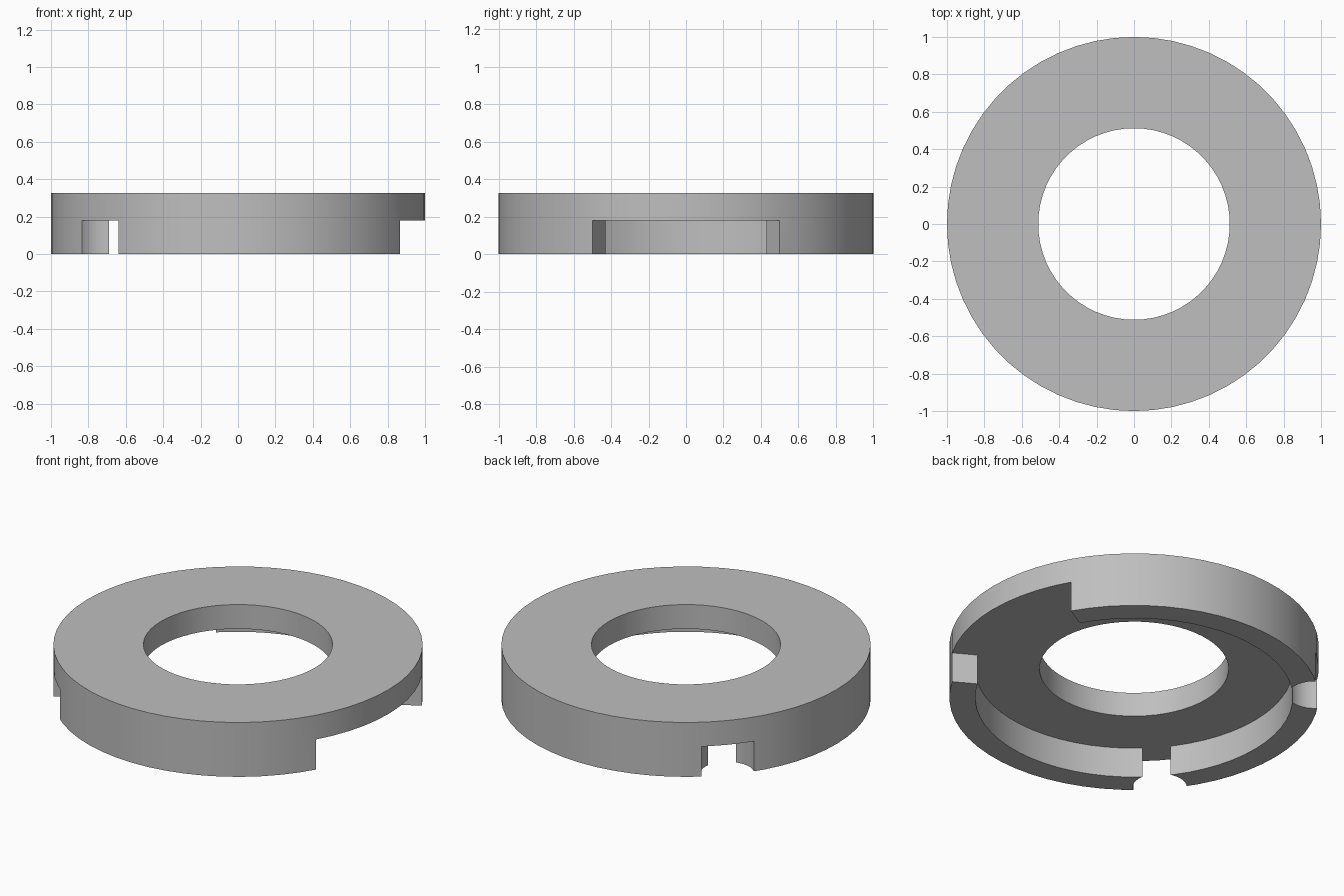
import bpy, bmesh
from math import cos, sin, pi, radians

cube = bpy.data.objects.get("Cube")
if cube:
    bpy.data.objects.remove(cube)

SIDES = 60
OUTER, RIM_INNER, HOLE = 1.0, 0.86, 0.512
HEIGHT, UNDERSIDE = 0.325, 0.18

grey = bpy.data.materials.new("plain_grey")
grey.use_nodes = True
colour = (0.52, 0.52, 0.52, 1)
grey.diffuse_color = colour
grey.node_tree.nodes["Principled BSDF"].inputs["Base Color"].default_value = colour


def make_object(name, bm):
    bmesh.ops.recalc_face_normals(bm, faces=bm.faces[:])
    mesh = bpy.data.meshes.new(name)
    bm.to_mesh(mesh)
    bm.free()
    obj = bpy.data.objects.new(name, mesh)
    bpy.context.collection.objects.link(obj)
    mesh.materials.append(grey)
    return obj


def lathe(name, profile):
    """Turn a closed (radius, height) profile around the z axis."""
    bm = bmesh.new()
    rings = [[bm.verts.new((r * cos(2 * pi * i / SIDES), r * sin(2 * pi * i / SIDES), z))
              for r, z in profile] for i in range(SIDES)]
    n = len(profile)
    for i in range(SIDES):
        a, b = rings[i], rings[(i + 1) % SIDES]
        for j in range(n):
            k = (j + 1) % n
            bm.faces.new((a[j], b[j], b[k], a[k]))
    return make_object(name, bm)


def cutter(name, outline):
    """Upright prism reaching from below the rim to the underside of the plate."""
    bm = bmesh.new()
    face = bm.faces.new([bm.verts.new((x, y, -0.1)) for x, y in outline])
    grown = bmesh.ops.extrude_face_region(bm, geom=[face])
    for v in grown["geom"]:
        if isinstance(v, bmesh.types.BMVert):
            v.co.z = UNDERSIDE
    obj = make_object(name, bm)
    obj.hide_render = True
    return obj


# Flat ring with a hanging rim
ring = lathe("ring_with_rim", [(HOLE, HEIGHT), (OUTER, HEIGHT), (OUTER, 0),
                               (RIM_INNER, 0), (RIM_INNER, UNDERSIDE), (HOLE, UNDERSIDE)])

# Wide gap with radial ends, and two round notches mirrored front to back
reach, half = 1.5, radians(30)
cutters = [cutter("wide_gap_cutter", [(0.6 * cos(half), -0.6 * sin(half)),
                                      (reach * cos(half), -reach * sin(half)),
                                      (reach * cos(half), reach * sin(half)),
                                      (0.6 * cos(half), 0.6 * sin(half))])]
for side, name in ((-1, "front_notch_cutter"), (1, "back_notch_cutter")):
    angle = radians(138.2) * side
    cx, cy = 0.98 * cos(angle), 0.98 * sin(angle)
    cutters.append(cutter(name, [(cx + 0.147 * cos(2 * pi * i / 32),
                                  cy + 0.147 * sin(2 * pi * i / 32)) for i in range(32)]))

bpy.context.view_layer.objects.active = ring
for c in cutters:
    mod = ring.modifiers.new(c.name, "BOOLEAN")
    mod.operation = "DIFFERENCE"
    mod.solver = "EXACT"
    mod.object = c
    bpy.ops.object.modifier_apply(modifier=mod.name)
for c in cutters:
    bpy.data.objects.remove(c)

# Smooth walls, sharp corners
bpy.ops.object.select_all(action="DESELECT")
ring.select_set(True)
bpy.ops.object.shade_smooth_by_angle(angle=radians(30))
